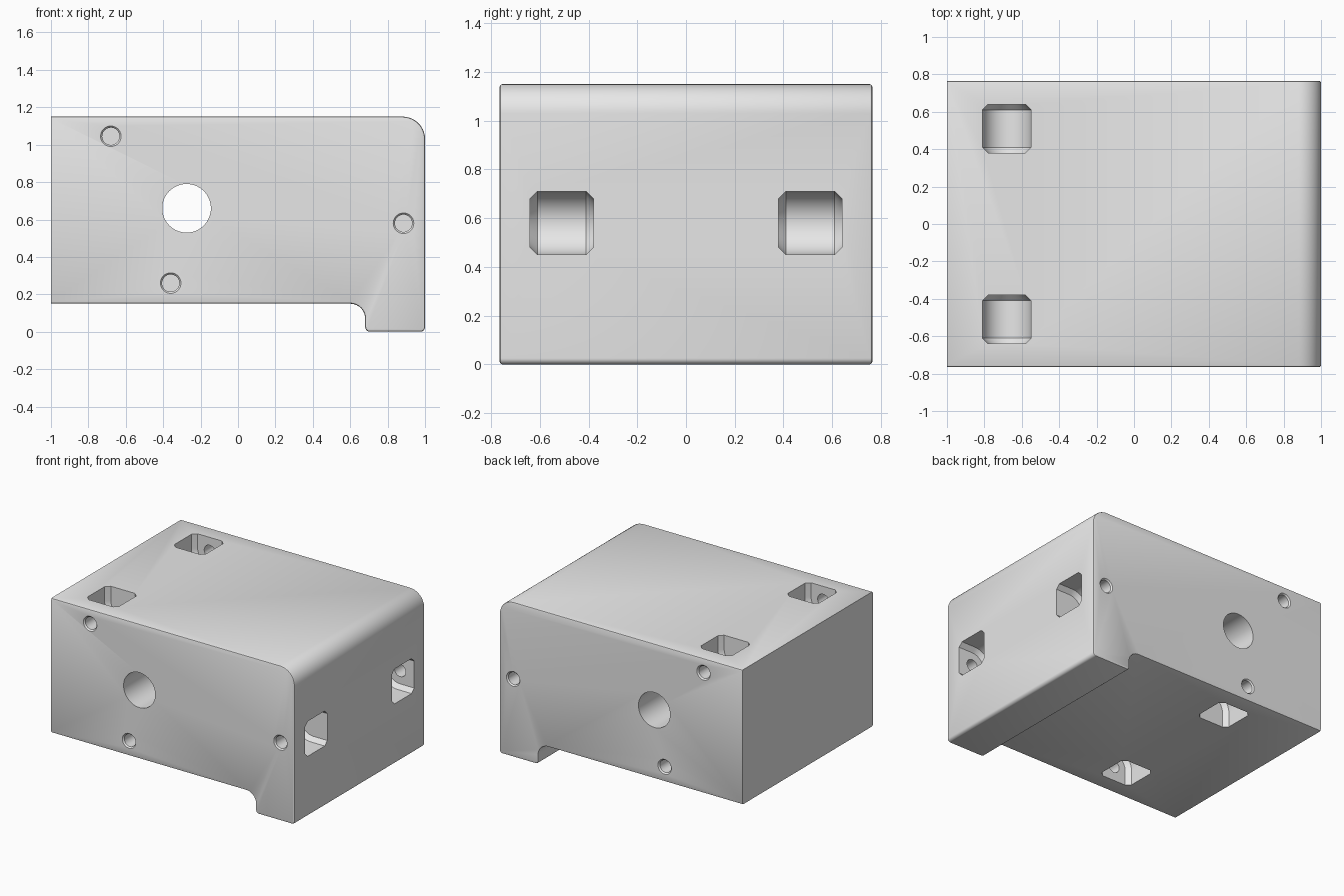
import bpy, bmesh
from math import cos, sin, pi, radians
from mathutils import Vector

cube = bpy.data.objects.get("Cube")
if cube:
    bpy.data.objects.remove(cube, do_unlink=True)

HALF = 0.765  # half the depth of the block

grey = bpy.data.materials.new("plain grey")
grey.use_nodes = True
colour = (0.8, 0.8, 0.8, 1)
grey.diffuse_color = colour
grey.node_tree.nodes["Principled BSDF"].inputs["Base Color"].default_value = colour


def make_object(name, bm):
    bmesh.ops.recalc_face_normals(bm, faces=bm.faces)
    mesh = bpy.data.meshes.new(name)
    bm.to_mesh(mesh)
    bm.free()
    mesh.materials.append(grey)
    obj = bpy.data.objects.new(name, mesh)
    bpy.context.collection.objects.link(obj)
    return obj


def arc(cx, cz, r, start, end, steps=10):
    angles = [radians(start + (end - start) * i / steps) for i in range(steps + 1)]
    return [(cx + r * cos(a), cz + r * sin(a)) for a in angles]


def ring(x, y, z, r, sides):
    return [Vector((px, y, pz)) for px, pz in arc(x, z, r, 0, 360, sides)[:-1]]


def lathe(name, x, z, stations, sides=40):
    """Solid turned about a y-parallel axis from (y, radius) stations."""
    bm = bmesh.new()
    rings = [[bm.verts.new(p) for p in ring(x, y, z, r, sides)] for y, r in stations]
    bm.faces.new(rings[0])
    bm.faces.new(rings[-1])
    for a, b in zip(rings, rings[1:]):
        for i in range(sides):
            j = (i + 1) % sides
            bm.faces.new((a[i], a[j], b[j], b[i]))
    return make_object(name, bm)


def pocket(name, x, z, side, direction):
    """Chamfered round-bottomed pocket swept out to the surface."""
    bm = bmesh.new()
    for y, r in ((0.38, 0.1), (0.41, 0.13), (0.61, 0.13), (0.64, 0.1)):
        for p in ring(x, side * y, z, r, 48):
            bm.verts.new(p)
            bm.verts.new(p + Vector(direction) * 0.5)
    result = bmesh.ops.convex_hull(bm, input=bm.verts)
    spare = {g for g in result["geom_interior"] + result["geom_unused"]
             if isinstance(g, bmesh.types.BMVert)}
    bmesh.ops.delete(bm, geom=list(spare), context="VERTS")
    bmesh.ops.dissolve_limit(bm, angle_limit=0.002, verts=bm.verts, edges=bm.edges)
    return make_object(name, bm)


# Block: side profile with rounded top corner and a stepped foot
profile = [(-1, 0.15)]
profile += arc(0.6, 0.07, 0.08, 90, 0)
profile += arc(0.705, 0.025, 0.025, 180, 270, 6)
profile += arc(0.975, 0.025, 0.025, 270, 360, 6)
profile += arc(0.88, 1.03, 0.12, 0, 90, 14)
profile += [(-1, 1.15)]
bm = bmesh.new()
face = bm.faces.new([bm.verts.new((x, -HALF, z)) for x, z in profile])
extruded = bmesh.ops.extrude_face_region(bm, geom=[face])
moved = [g for g in extruded["geom"] if isinstance(g, bmesh.types.BMVert)]
bmesh.ops.translate(bm, verts=moved, vec=(0, 2 * HALF, 0))
bmesh.ops.recalc_face_normals(bm, faces=bm.faces)

# Soft rim around both profile faces, leaving the flat mounting end sharp
rim = [e for e in bm.edges
       if abs(e.verts[0].co.y - e.verts[1].co.y) < 0.001
       and max(v.co.x for v in e.verts) > -0.99]
bmesh.ops.bevel(bm, geom=rim, offset=0.01, segments=2, profile=0.5, affect="EDGES")
block = make_object("mounting_block", bm)

# Cutters: main bore, then a screw hole and an access pocket at each fixing
cutters = [lathe("main_bore_cutter", -0.275, 0.66, [(-1, 0.13), (1, 0.13)], 64)]
fixings = [
    ("top", -0.68, 1.045, (0, 0, 1)),
    ("left", 0.885, 0.58, (1, 0, 0)),
    ("bottom", -0.36, 0.26, (0, 0, -1)),
]
for label, x, z, direction in fixings:
    for end, side in (("front", -1), ("back", 1)):
        cutters.append(pocket(f"{end}_{label}_pocket_cutter", x, z, side, direction))
        stations = [(side * y, r) for y, r in
                    ((HALF + 0.02, 0.073), (HALF - 0.01, 0.046), (0.55, 0.046))]
        cutters.append(lathe(f"{end}_{label}_hole_cutter", x, z, stations))

bpy.ops.object.select_all(action="DESELECT")
block.select_set(True)
bpy.context.view_layer.objects.active = block
for cutter in cutters:
    cutter.hide_render = True
    cut = block.modifiers.new(cutter.name, "BOOLEAN")
    cut.operation = "DIFFERENCE"
    cut.solver = "EXACT"
    cut.object = cutter
    bpy.ops.object.modifier_apply(modifier=cut.name)
    bpy.data.objects.remove(cutter, do_unlink=True)

# Smooth curved walls, keep machined edges crisp
bpy.ops.object.shade_smooth_by_angle(angle=radians(28))
